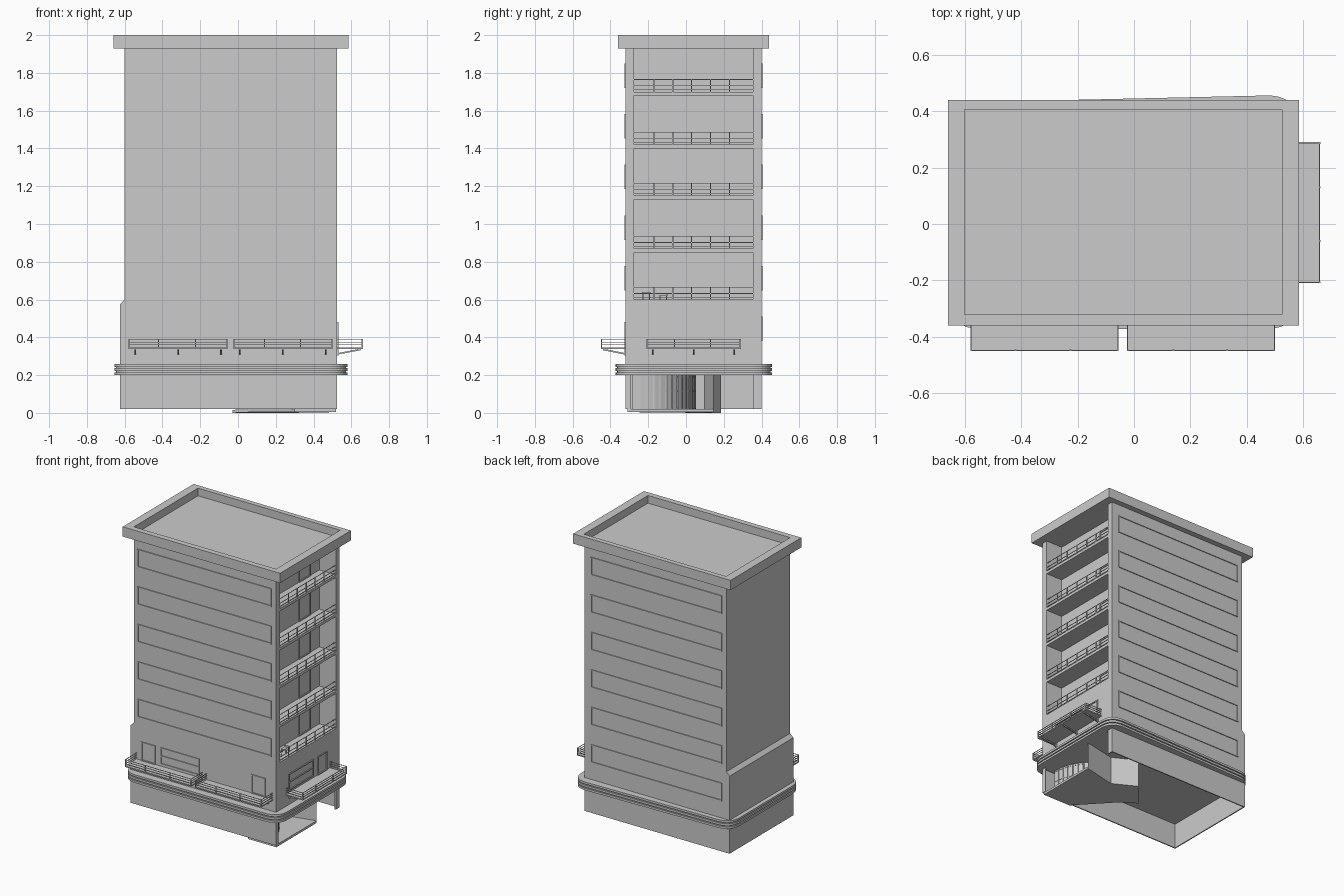
import bpy, bmesh, math
from mathutils import Matrix, Vector

if "Cube" in bpy.data.objects:
    bpy.data.objects.remove(bpy.data.objects["Cube"])


def add_box(bm, x0, x1, y0, y1, z0, z1):
    m = Matrix.Translation(((x0 + x1) / 2, (y0 + y1) / 2, (z0 + z1) / 2)) @ \
        Matrix.Diagonal((x1 - x0, y1 - y0, z1 - z0, 1))
    bmesh.ops.create_cube(bm, size=1, matrix=m)


def add_prism(bm, pts, z0, z1):
    lo = [bm.verts.new((x, y, z0)) for x, y in pts]
    hi = [bm.verts.new((x, y, z1)) for x, y in pts]
    bm.faces.new(lo[::-1])
    bm.faces.new(hi)
    for i in range(len(pts)):
        j = (i + 1) % len(pts)
        bm.faces.new((lo[i], lo[j], hi[j], hi[i]))


def add_bar(bm, a, b, t):
    a, b = Vector(a), Vector(b)
    d = b - a
    m = Matrix.Translation((a + b) / 2) @ d.to_track_quat('Z', 'Y').to_matrix().to_4x4() @ \
        Matrix.Diagonal((t, t, d.length, 1))
    bmesh.ops.create_cube(bm, size=1, matrix=m)


def finish(name, bm, matrix=None):
    if matrix:
        bmesh.ops.transform(bm, matrix=matrix, verts=bm.verts)
    bmesh.ops.recalc_face_normals(bm, faces=bm.faces)
    me = bpy.data.meshes.new(name)
    bm.to_mesh(me)
    bm.free()
    ob = bpy.data.objects.new(name, me)
    bpy.context.collection.objects.link(ob)
    return ob


def boxes(name, items, matrix=None):
    bm = bmesh.new()
    for b in items:
        add_box(bm, *b)
    return finish(name, bm, matrix)


def rounded(pts, r, n=8):
    # round each corner with a quadratic curve
    out = []
    for i, p in enumerate(pts):
        p, a, b = Vector(p), Vector(pts[i - 1]), Vector(pts[(i + 1) % len(pts)])
        s, e = p + (a - p).normalized() * r, p + (b - p).normalized() * r
        for k in range(n + 1):
            t = k / n
            out.append(tuple(s * (1 - t) ** 2 + p * 2 * t * (1 - t) + e * t * t))
    return out


# local frame of each facade: u runs along the wall, -v points outward
FRONT = Matrix.Translation((0, -0.32, 0))
RIGHT = Matrix.Translation((0.525, 0, 0)) @ Matrix.Rotation(math.pi / 2, 4, 'Z')
BACK = Matrix.Translation((0, 0.40, 0)) @ Matrix.Rotation(math.pi, 4, 'Z')
LOGGIA = Matrix.Translation((0.395, 0, 0)) @ Matrix.Rotation(math.pi / 2, 4, 'Z')

# tower with the open loggia notch on the right side
bm = bmesh.new()
add_prism(bm, [(-0.6, -0.32), (0.525, -0.32), (0.525, -0.275), (0.395, -0.275),
               (0.395, 0.355), (0.525, 0.355), (0.525, 0.40), (-0.6, 0.40)], 0.6, 1.94)
finish("tower", bm)

# wider lower storey, chamfered on the left
bm = bmesh.new()
add_prism(bm, [(-0.625, 0.2), (0.525, 0.2), (0.525, 0.6), (-0.6, 0.6), (-0.625, 0.575)], -0.40, 0.32)
finish("lower_storey", bm, Matrix.Rotation(math.pi / 2, 4, 'X'))

# roof slab with parapet
bm = bmesh.new()
add_box(bm, -0.66, 0.585, -0.36, 0.44, 1.93, 2.0)
top = max(bm.faces, key=lambda f: f.calc_center_median().z)
bmesh.ops.inset_region(bm, faces=[top], thickness=0.04)
for v in top.verts:
    v.co = (-0.6 if v.co.x < 0 else 0.525, -0.32 if v.co.y < 0 else 0.405, 2.0)
r = bmesh.ops.extrude_discrete_faces(bm, faces=[top])
bmesh.ops.translate(bm, vec=(0, 0, -0.055), verts=r["faces"][0].verts)
finish("roof", bm)

# ribbed canopy ledge around the building
bm = bmesh.new()
for i, z in enumerate((0.2, 0.215, 0.222, 0.237, 0.244)):
    d = 0.008 if i % 2 else 0
    h = 0.007 if i % 2 else 0.015
    add_prism(bm, rounded([(-0.655 + d, -0.372 + d), (0.58 - d, -0.372 + d),
                           (0.58 - d, 0.458 - d), (-0.655 + d, 0.43 - d)], 0.11), z, z + h)
finish("canopy_ledge", bm)

# hollow ground floor shell, open below and on the right
T = 0.008
boxes("ground_floor_walls", [
    (-0.625, 0.525, -0.32, -0.32 + T, 0.02, 0.2),
    (-0.625, 0.525, 0.40 - T, 0.40, 0.02, 0.2),
    (-0.625, -0.625 + T, -0.32 + T, 0.40 - T, 0.02, 0.2),
    (0.525 - T, 0.525, -0.32 + T, -0.29, 0.02, 0.2),
    (0.525 - T, 0.525, 0.355, 0.40 - T, 0.02, 0.2)])

# curved lobby glazing with mullions
arc = [(0.10 + 0.35 * math.cos(t), -0.28 + 0.33 * math.sin(t))
       for t in [math.pi / 2 * k / 14 for k in range(15)]]
bm = bmesh.new()
for p, q in zip(arc, arc[1:]):
    bm.faces.new([bm.verts.new(c) for c in ((*p, 0.02), (*q, 0.02), (*q, 0.2), (*p, 0.2))])
finish("lobby_glass", bm)
bm = bmesh.new()
for p in arc:
    add_bar(bm, (*p, 0.02), (*p, 0.2), 0.006)
for z in (0.024, 0.115, 0.19):
    for p, q in zip(arc, arc[1:]):
        add_bar(bm, (*p, z), (*q, z), 0.005)
finish("lobby_mullions", bm)

# entrance floor and the bent wall beside it
edge = [(0.52, 0.145), (0.28, 0.095), (0.115, 0.184), (-0.03, 0.01)]
bm = bmesh.new()
add_prism(bm, [(0.52, -0.31)] + edge + [(0.066, -0.06), (0.3, -0.31)], 0.004, 0.02)
for v in bm.verts:
    if v.co.y > 0 and v.co.x < 0.5:
        v.co.z -= 0.004
finish("entrance_floor", bm)
bm = bmesh.new()
for p, q in zip(edge[:2], edge[1:3]):
    bm.faces.new([bm.verts.new(c) for c in ((*p, 0.015), (*q, 0.015), (*q, 0.2), (*p, 0.2))])
finish("entrance_wall", bm)


def frame(name, u0, u1, z0, z1, M, t=0.008, d=0.006, bars=()):
    items = [(u0, u1, -d, 0.002, z1 - t, z1), (u0, u1, -d, 0.002, z0, z0 + t),
             (u0, u0 + t, -d, 0.002, z0 + t, z1 - t), (u1 - t, u1, -d, 0.002, z0 + t, z1 - t)]
    items += [(u0 + t, u1 - t, -d, 0.002, z - t / 2, z + t / 2) for z in bars]
    return boxes(name, items, M)


# long window strips on the front and back
for i in range(6):
    z = 0.38 + 0.268 * i
    frame("back_window_strip", -0.47, 0.565, z, z + 0.13, BACK)
    if i:
        frame("front_window_strip", -0.57, 0.49, z, z + 0.13, FRONT)

# first floor windows and doors
frame("front_window", -0.39, -0.08, 0.36, 0.48, FRONT, bars=(0.42,))
frame("front_door_left", -0.54, -0.43, 0.345, 0.48, FRONT)
frame("front_door_right", 0.33, 0.44, 0.345, 0.48, FRONT)
frame("side_window", -0.18, 0.10, 0.36, 0.48, RIGHT, bars=(0.42,))
frame("side_door", 0.15, 0.255, 0.345, 0.48, RIGHT)


def balcony(name, u0, u1, depth, posts, M):
    # deck
    boxes(name + "_deck", [(u0, u1, -depth, 0, 0.338, 0.346)], M)
    # railings on three sides
    bm = bmesh.new()
    e = 0.003
    for z in (0.36, 0.375, 0.39):
        add_box(bm, u0, u1, -depth, -depth + 0.004, z - e / 2, z + e / 2)
        for u in (u0, u1 - 0.004):
            add_box(bm, u, u + 0.004, -depth, 0, z - e / 2, z + e / 2)
    for u in [u0 + e] + posts + [u1 - e]:
        add_box(bm, u - e, u + e, -depth - 0.001, -depth + 0.005, 0.34, 0.392)
    finish(name + "_railing", bm, M)
    # brackets beneath
    bm = bmesh.new()
    w = u1 - u0
    for u in (u0 + 0.035, (u0 + u1) / 2, u1 - 0.035):
        add_bar(bm, (u, 0, 0.312), (u, -depth + 0.01, 0.336), 0.008)
        add_box(bm, u - 0.004, u + 0.004, -0.006, 0, 0.305, 0.34)
    finish(name + "_brackets", bm, M)


balcony("front_balcony_left", -0.58, -0.055, 0.13, [-0.42, -0.225], FRONT)
balcony("front_balcony_right", -0.025, 0.50, 0.13, [0.14, 0.33], FRONT)
balcony("side_balcony", -0.21, 0.29, 0.135, [-0.06, 0.13], RIGHT)

# loggia floors, railings and doors
for i, z in enumerate((0.60, 0.87, 1.15, 1.42, 1.70)):
    if i:
        boxes("loggia_floor", [(0.393, 0.525, -0.276, 0.356, z - 0.02, z)])
    rails = [(0.517, 0.521, -0.275, 0.355, z + h - 0.0015, z + h + 0.0015) for h in (0.01, 0.032, 0.065)]
    rails += [(0.516, 0.522, y - 0.003, y + 0.003, z, z + 0.066) for y in (-0.17, -0.07, 0.03, 0.13, 0.23)]
    boxes("loggia_railing", rails)
    frame("loggia_door", 0.12, 0.25, z, z + 0.17, LOGGIA)

# table and chair on the lowest loggia
for name, y, h in (("loggia_table", -0.21, 0.04), ("loggia_chair", -0.12, 0.022)):
    s = 0.022
    items = [(0.46 - s, 0.46 + s, y - s, y + s, 0.6 + h - 0.004, 0.6 + h)]
    items += [(0.46 + a * 0.017 - 0.002, 0.46 + a * 0.017 + 0.002,
               y + b * 0.017 - 0.002, y + b * 0.017 + 0.002, 0.6, 0.6 + h - 0.004)
              for a in (-1, 1) for b in (-1, 1)]
    if h < 0.03:
        items.append((0.438, 0.482, y + 0.018, y + 0.022, 0.6 + h, 0.635))
    boxes(name, items)
